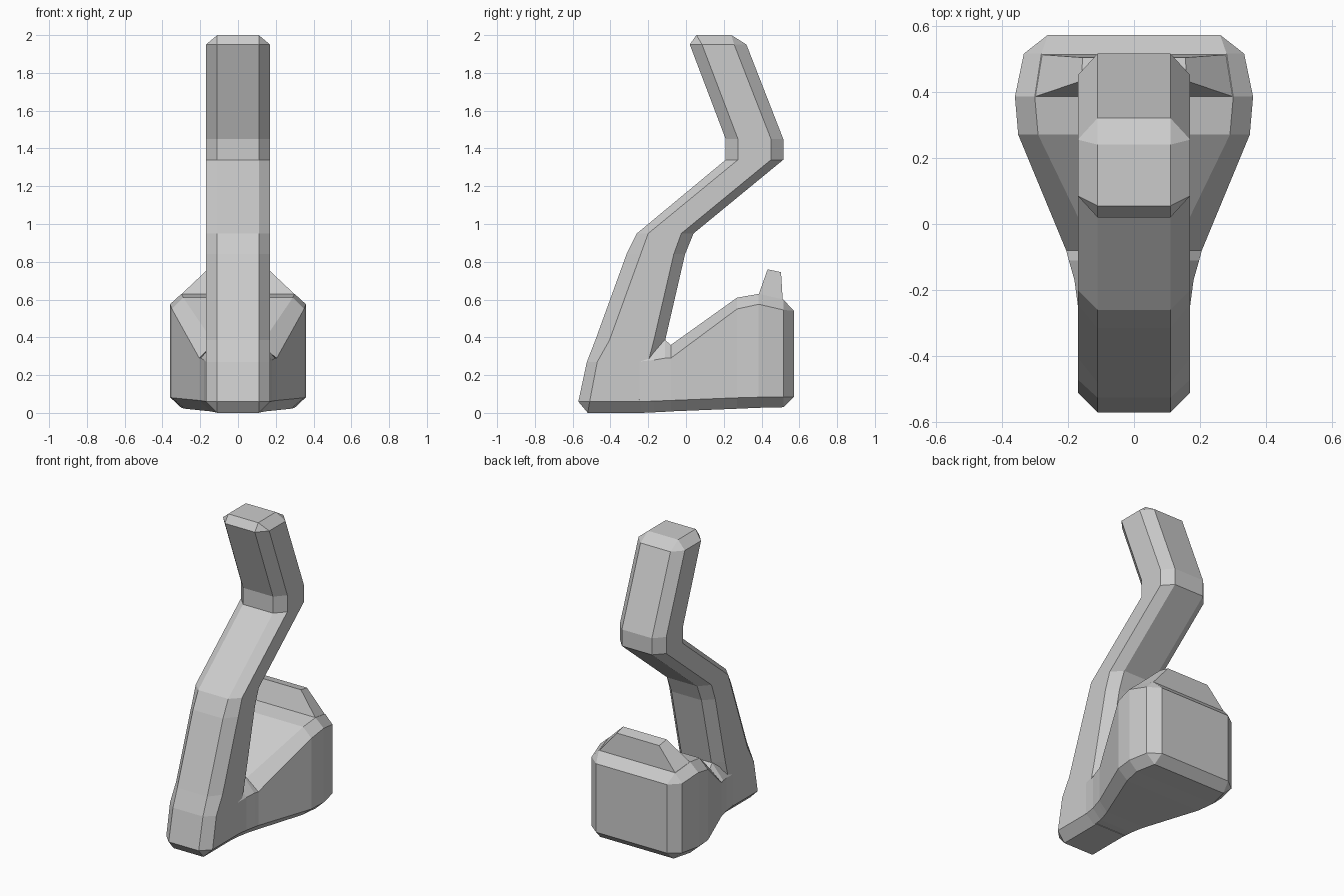
import bpy, bmesh


def loft(name, rings):
    """Skin a list of equal-length closed rings and cap both ends."""
    bm = bmesh.new()
    loops = [[bm.verts.new(p) for p in ring] for ring in rings]
    n = len(loops[0])
    for a, b in zip(loops, loops[1:]):
        for i in range(n):
            j = (i + 1) % n
            bm.faces.new((a[i], a[j], b[j], b[i]))
    bm.faces.new(loops[0])
    bm.faces.new(loops[-1])
    bmesh.ops.remove_doubles(bm, verts=bm.verts, dist=0.0005)
    bmesh.ops.recalc_face_normals(bm, faces=bm.faces)
    mesh = bpy.data.meshes.new(name)
    bm.to_mesh(mesh)
    bm.free()
    obj = bpy.data.objects.new(name, mesh)
    bpy.context.collection.objects.link(obj)
    return obj


def mirrored(half):
    """Complete a right-hand half ring across x = 0."""
    return half + [(-x, y, z) for x, y, z in reversed(half)]


# Curved stem: z, front face, front chamfer, back chamfer, back face, half width
stem = [
    (0.00, -0.52, -0.52, -0.22, -0.22, 0.11),
    (0.06, -0.57, -0.51, -0.25, -0.19, 0.17),
    (0.27, -0.525, -0.47, -0.20, -0.14, 0.17),
    (0.385, -0.48, -0.405, -0.17, -0.11, 0.17),
    (0.84, -0.315, -0.24, -0.065, -0.005, 0.17),
    (0.95, -0.26, -0.20, -0.025, 0.04, 0.17),
    (1.34, 0.21, 0.275, 0.45, 0.515, 0.17),
    (1.45, 0.21, 0.275, 0.45, 0.515, 0.17),
    (1.95, 0.02, 0.085, 0.255, 0.32, 0.17),
    (2.00, 0.055, 0.055, 0.24, 0.24, 0.11),
]
loft("curved_stem", [mirrored([(0.11, f, z), (w, fi, z), (w, bi, z), (0.11, b, z)])
                     for z, f, fi, bi, b, w in stem])

# Flared base: y, bottom/side/top half widths, bottom, lower, upper, top heights
base = [
    (-0.26, 0.11, 0.168, 0.10, 0.002, 0.06, 0.27, 0.385),
    (-0.17, 0.12, 0.18, 0.11, 0.003, 0.062, 0.28, 0.385),
    (-0.11, 0.135, 0.197, 0.115, 0.006, 0.065, 0.29, 0.385),
    (-0.08, 0.145, 0.205, 0.12, 0.008, 0.066, 0.29, 0.36),
    (0.27, 0.28, 0.35, 0.29, 0.022, 0.08, 0.55, 0.61),
    (0.385, 0.30, 0.36, 0.30, 0.027, 0.083, 0.575, 0.63),
    (0.515, 0.27, 0.333, 0.28, 0.03, 0.085, 0.545, 0.60),
    (0.572, 0.26, 0.26, 0.26, 0.085, 0.085, 0.54, 0.54),
]
loft("flared_base", [mirrored([(xb, y, zb), (xs, y, zl), (xs, y, zu), (xt, y, zt)])
                     for y, xb, xs, xt, zb, zl, zu, zt in base])

# Tapered ridge on the rear of the base
loft("rear_ridge", [
    mirrored([(0.30, 0.385, 0.628), (0.28, 0.512, 0.598)]),
    mirrored([(0.16, 0.432, 0.76), (0.155, 0.503, 0.745)]),
])
